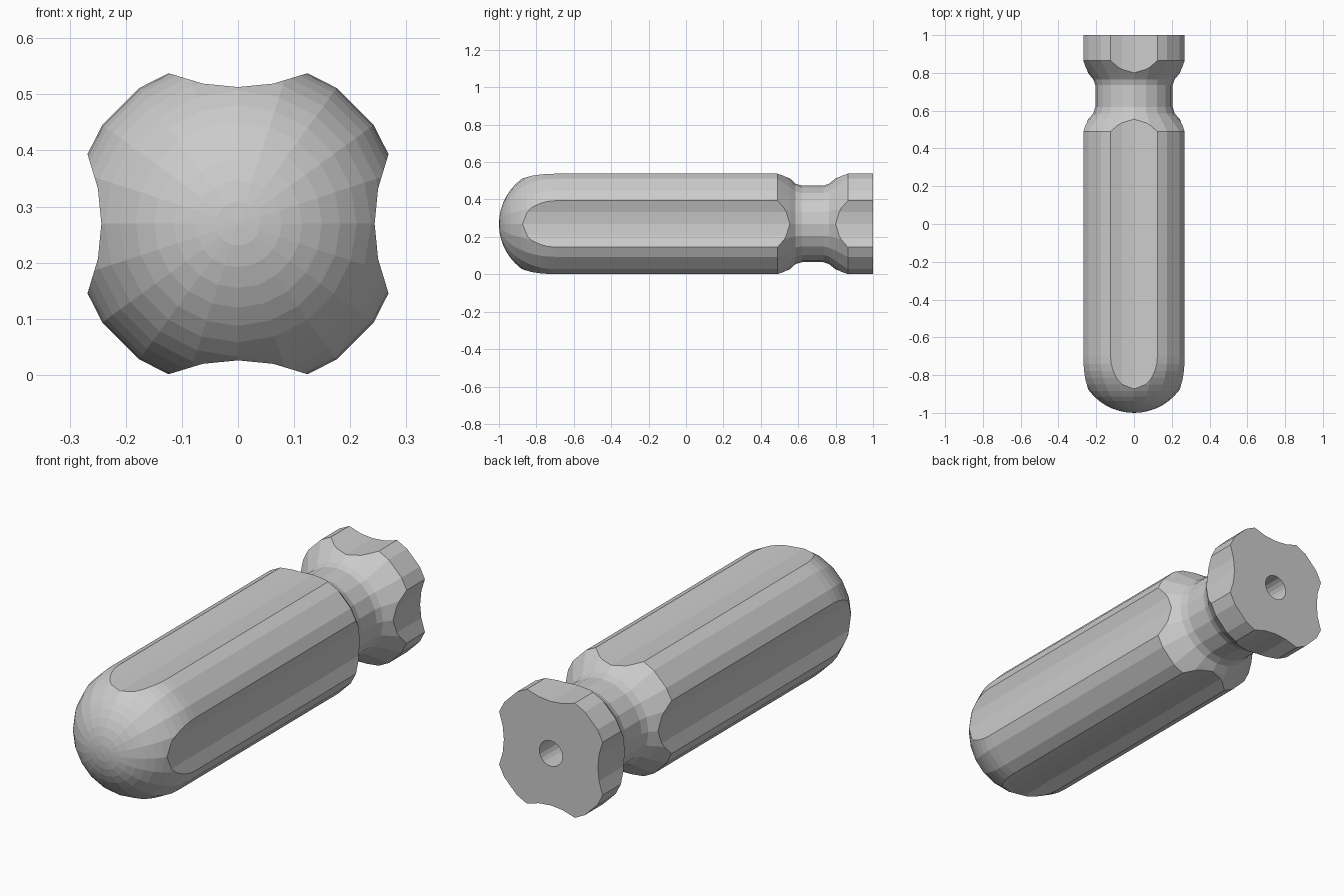
import bpy, bmesh, math
from mathutils import Matrix, Vector

if "Cube" in bpy.data.objects:
    bpy.data.objects.remove(bpy.data.objects["Cube"], do_unlink=True)

AXIS_Z = 0.2695      # height of the handle's centre line
RADIUS = 0.299       # grip radius
HOLE = 0.06          # shaft hole radius
FLUTE_R = 0.322      # radius of each flute cutter
FLUTE_IN = 0.2435    # distance from centre line to flute bottom

plastic = bpy.data.materials.new("grey_plastic")
plastic.use_nodes = True
GREY = (0.6, 0.6, 0.6, 1)
plastic.diffuse_color = GREY
plastic.node_tree.nodes["Principled BSDF"].inputs["Base Color"].default_value = GREY


def make_object(name, bm):
    bmesh.ops.recalc_face_normals(bm, faces=bm.faces[:])
    mesh = bpy.data.meshes.new(name)
    bm.to_mesh(mesh)
    bm.free()
    mesh.materials.append(plastic)
    obj = bpy.data.objects.new(name, mesh)
    bpy.context.collection.objects.link(obj)
    return obj


# Handle profile as (y, radius): round butt, grip, neck, collar, shaft hole
profile = []
for i in range(13):
    a = math.radians(90) * i / 12
    profile.append((-1 + RADIUS * (1 - math.cos(a)), RADIUS * math.sin(a)))
profile += [(0.49, RADIUS), (0.555, 0.2435), (0.585, 0.215), (0.62, 0.205),
            (0.735, 0.205), (0.765, 0.215), (0.80, 0.2435), (0.865, RADIUS),
            (1, RADIUS), (1, HOLE), (0.3, HOLE), (0.3, 0)]

# Lathe the profile around the long axis
bm = bmesh.new()
verts = [bm.verts.new((r, y, AXIS_Z)) for y, r in profile]
edges = [bm.edges.new(pair) for pair in zip(verts, verts[1:])]
bmesh.ops.spin(bm, geom=verts + edges, cent=(0, 0, AXIS_Z), axis=(0, 1, 0),
               angle=math.tau, steps=20, use_duplicate=False)
bmesh.ops.remove_doubles(bm, verts=bm.verts[:], dist=0.0001)
handle = make_object("screwdriver_handle", bm)

# Four long cylinders that scoop the flutes out of the grip and collar
bm = bmesh.new()
for i in range(4):
    a = math.radians(90) * i
    d = FLUTE_IN + FLUTE_R
    spot = Vector((d * math.cos(a), 0, AXIS_Z + d * math.sin(a)))
    bmesh.ops.create_cone(
        bm, cap_ends=True, segments=32, radius1=FLUTE_R, radius2=FLUTE_R, depth=2.4,
        matrix=Matrix.Translation(spot) @ Matrix.Rotation(math.radians(90), 4, "X"))
cutter = make_object("flute_cutter", bm)
cutter.hide_render = True

cut = handle.modifiers.new("flutes", "BOOLEAN")
cut.operation = "DIFFERENCE"
cut.solver = "EXACT"
cut.use_self = True
cut.object = cutter

# Bake the cut and drop the cutter
bpy.context.view_layer.update()
graph = bpy.context.evaluated_depsgraph_get()
baked = bpy.data.meshes.new_from_object(handle.evaluated_get(graph))
handle.modifiers.clear()
handle.data = baked
bpy.data.objects.remove(cutter, do_unlink=True)
